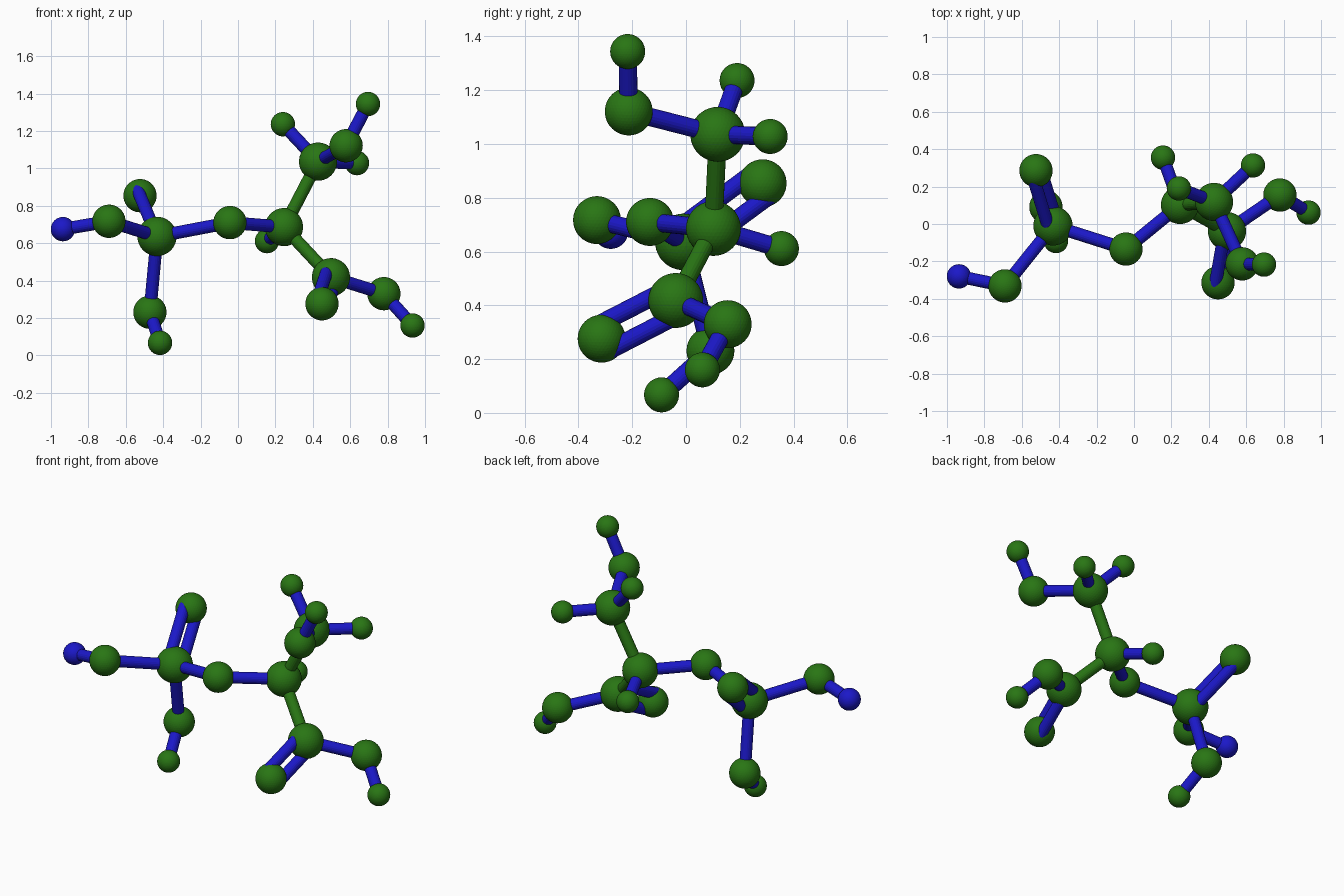
import bpy
from mathutils import Vector

if "Cube" in bpy.data.objects:
    bpy.data.objects.remove(bpy.data.objects["Cube"])


def material(name, rgb):
    m = bpy.data.materials.new(name)
    m.diffuse_color = (*rgb, 1)
    m.use_nodes = True
    m.node_tree.nodes["Principled BSDF"].inputs["Base Color"].default_value = m.diffuse_color
    return m


GREEN = material("green", (0.022, 0.18, 0.007))
BLUE = material("blue", (0.011, 0.009, 0.58))
BIG, MEDIUM, SMALL = 0.102, 0.089, 0.065
ROD = 0.034

# name: (position, radius)
atoms = {
    "phosphorus": ((-0.433, -0.01, 0.636), 0.105),
    "left_oxygen": ((-0.69, -0.331, 0.717), MEDIUM),
    "left_hydrogen": ((-0.936, -0.28, 0.675), SMALL),
    "upper_oxygen": ((-0.524, 0.285, 0.854), MEDIUM),
    "lower_oxygen": ((-0.471, 0.091, 0.231), MEDIUM),
    "lower_hydrogen": ((-0.417, -0.091, 0.067), SMALL),
    "bridge_oxygen": ((-0.043, -0.134, 0.71), MEDIUM),
    "centre_carbon": ((0.246, 0.102, 0.686), BIG),
    "centre_hydrogen": ((0.155, 0.355, 0.611), SMALL),
    "top_carbon": ((0.428, 0.118, 1.036), BIG),
    "top_hydrogen_a": ((0.24, 0.19, 1.236), SMALL),
    "top_hydrogen_b": ((0.636, 0.313, 1.028), SMALL),
    "top_oxygen": ((0.578, -0.213, 1.121), MEDIUM),
    "top_oxygen_hydrogen": ((0.695, -0.217, 1.344), SMALL),
    "acid_carbon": ((0.497, -0.038, 0.418), BIG),
    "acid_double_oxygen": ((0.449, -0.314, 0.276), MEDIUM),
    "acid_oxygen": ((0.78, 0.155, 0.33), MEDIUM),
    "acid_hydrogen": ((0.933, 0.061, 0.16), SMALL),
}

single_bonds = [
    ("phosphorus", "left_oxygen"), ("left_oxygen", "left_hydrogen"),
    ("phosphorus", "lower_oxygen"), ("lower_oxygen", "lower_hydrogen"),
    ("phosphorus", "bridge_oxygen"), ("bridge_oxygen", "centre_carbon"),
    ("centre_carbon", "centre_hydrogen"), ("centre_carbon", "top_carbon"),
    ("top_carbon", "top_hydrogen_a"), ("top_carbon", "top_hydrogen_b"),
    ("top_carbon", "top_oxygen"), ("top_oxygen", "top_oxygen_hydrogen"),
    ("centre_carbon", "acid_carbon"), ("acid_carbon", "acid_oxygen"),
    ("acid_oxygen", "acid_hydrogen"),
]
# pairs of rods, with the direction in which they are spread
double_bonds = [
    ("phosphorus", "upper_oxygen", (-0.30, -0.62, 0.72)),
    ("acid_carbon", "acid_double_oxygen", (-0.30, -0.395, 0.87)),
]


def ball(name, pos, radius, mat):
    bpy.ops.mesh.primitive_ico_sphere_add(subdivisions=4, radius=radius, location=pos)
    ob = bpy.context.object
    ob.name = name
    ob.data.materials.append(mat)


def rod(name, a, b, mat):
    d = b - a
    bpy.ops.mesh.primitive_cylinder_add(
        vertices=20, radius=ROD, depth=d.length, location=(a + b) / 2,
        rotation=d.to_track_quat('Z', 'Y').to_euler())
    ob = bpy.context.object
    ob.name = name
    ob.data.materials.append(mat)


# Atoms
for name, (pos, radius) in atoms.items():
    ball(name, pos, radius, BLUE if name == "left_hydrogen" else GREEN)

# Single bonds: carbon to carbon is green, the rest blue
for p, q in single_bonds:
    green = p.endswith("carbon") and q.endswith("carbon")
    rod(f"bond_{p}_{q}", Vector(atoms[p][0]), Vector(atoms[q][0]),
        GREEN if green else BLUE)

# Double bonds
for p, q, spread in double_bonds:
    for side in (-1, 1):
        off = Vector(spread).normalized() * 0.054 * side
        rod(f"double_bond_{p}_{q}", Vector(atoms[p][0]) + off,
            Vector(atoms[q][0]) + off, BLUE)
